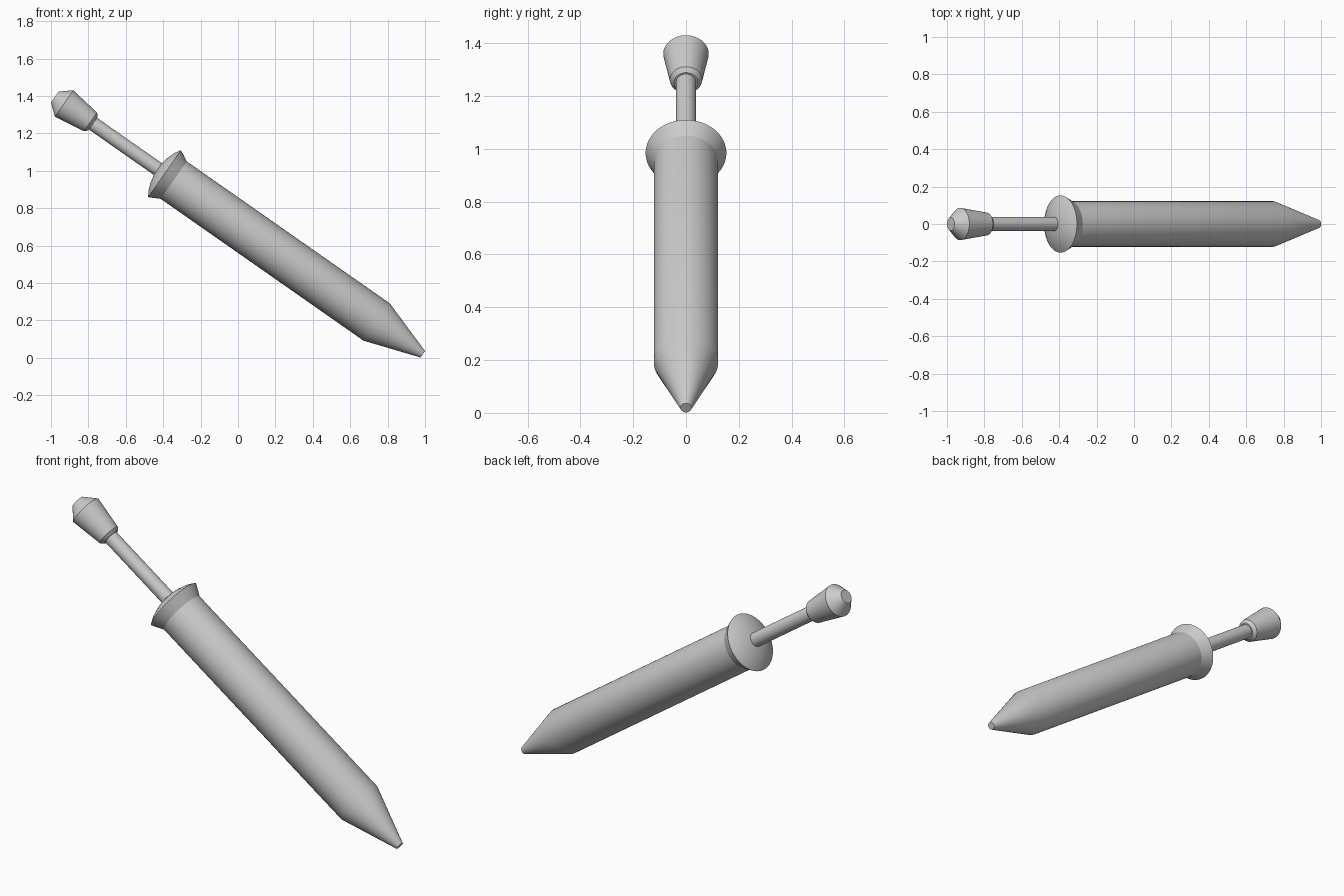
import bpy, bmesh, math
from mathutils import Matrix

if "Cube" in bpy.data.objects:
    bpy.data.objects.remove(bpy.data.objects["Cube"])

SIDES = 64
# Shared tilted axis: starts at the tip, runs up and left to the pommel
TILT = Matrix.Translation((0.988, 0, 0.019)) @ Matrix.Rotation(math.radians(-55.04), 4, 'Y')


def lathe(name, profile):
    """Revolve (radius, distance along axis) points around the tilted axis."""
    bm = bmesh.new()
    verts = [bm.verts.new((r, 0, s)) for r, s in profile]
    edges = [bm.edges.new(pair) for pair in zip(verts, verts[1:])]
    bmesh.ops.spin(bm, geom=verts + edges, cent=(0, 0, 0), axis=(0, 0, 1),
                   angle=math.tau, steps=SIDES, use_duplicate=False)
    bmesh.ops.remove_doubles(bm, verts=bm.verts, dist=1e-4)
    bmesh.ops.recalc_face_normals(bm, faces=bm.faces)
    bm.transform(TILT)
    mesh = bpy.data.meshes.new(name)
    bm.to_mesh(mesh)
    bm.free()
    ob = bpy.data.objects.new(name, mesh)
    bpy.context.collection.objects.link(ob)
    bpy.ops.object.select_all(action='DESELECT')
    ob.select_set(True)
    bpy.context.view_layer.objects.active = ob
    bpy.ops.object.shade_smooth_by_angle(angle=math.radians(25))
    return ob


# Body with blunt conical tip, flared rim and shallow domed end
lathe("body", [(0, 0), (0.021, 0), (0.122, 0.301), (0.122, 1.625),
               (0.153, 1.685), (0.122, 1.704), (0.082, 1.719),
               (0.040, 1.728), (0, 1.731)])

# Slim rod between body and knob
lathe("rod", [(0, 1.70), (0.038, 1.70), (0.038, 2.20), (0, 2.20)])

# Flared knob with a short collar and chamfered end
lathe("knob", [(0, 2.152), (0.045, 2.152), (0.061, 2.168),
               (0.086, 2.340), (0.035, 2.401), (0, 2.401)])
